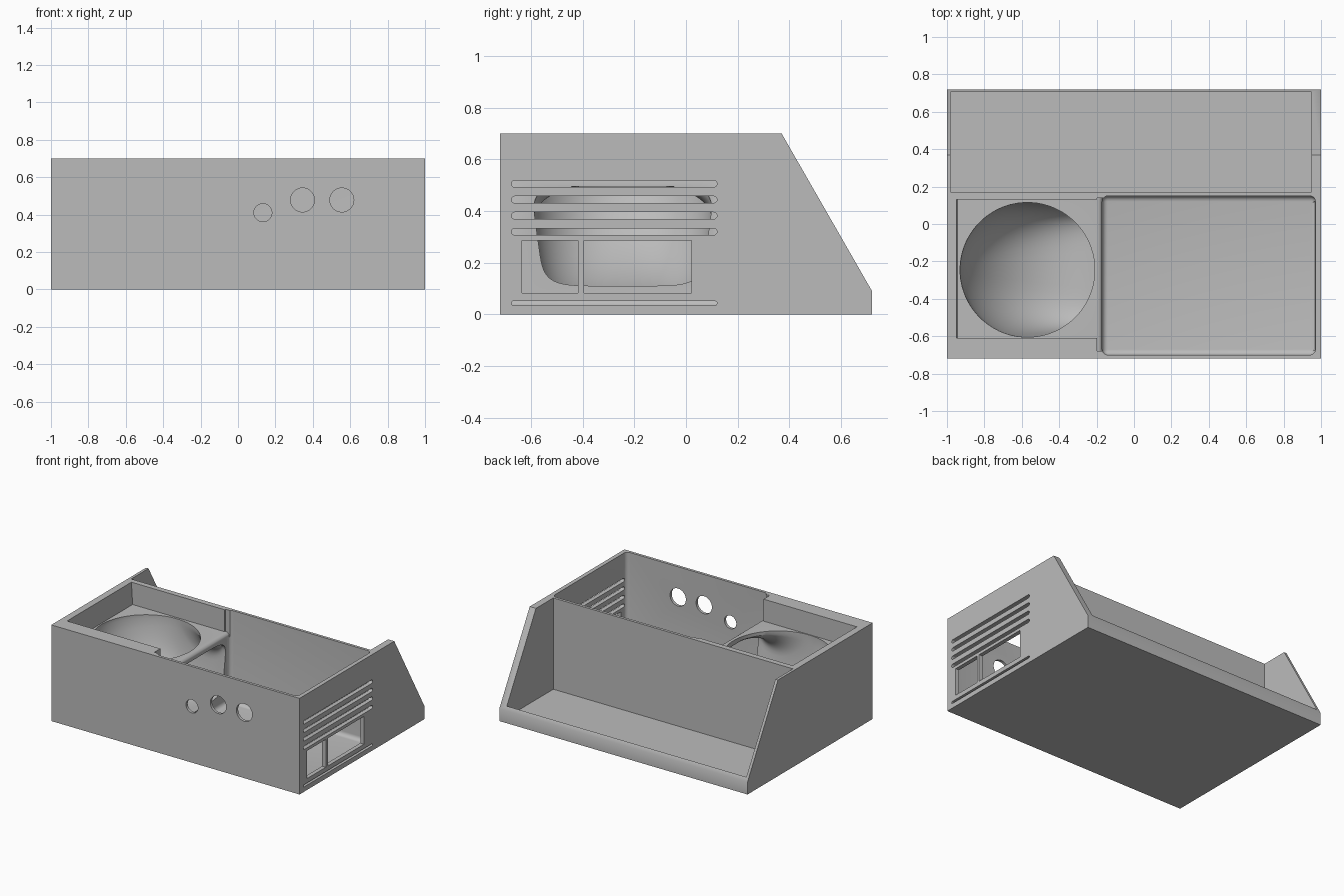
import bpy, bmesh, math
from mathutils import Vector

cube = bpy.data.objects.get("Cube")
if cube:
    bpy.data.objects.remove(cube, do_unlink=True)

grey = bpy.data.materials.new("plain_grey")
grey.use_nodes = True
colour = (0.5, 0.5, 0.5, 1)
grey.diffuse_color = colour
grey.node_tree.nodes["Principled BSDF"].inputs["Base Color"].default_value = colour


def finish(name, bm):
    bmesh.ops.recalc_face_normals(bm, faces=bm.faces)
    mesh = bpy.data.meshes.new(name)
    bm.to_mesh(mesh)
    bm.free()
    mesh.materials.append(grey)
    obj = bpy.data.objects.new(name, mesh)
    bpy.context.collection.objects.link(obj)
    return obj


def loft(name, rings):
    """Skin a list of matching rings and cap both ends."""
    bm = bmesh.new()
    loops = [[bm.verts.new(p) for p in ring] for ring in rings]
    n = len(loops[0])
    for a, b in zip(loops, loops[1:]):
        for i in range(n):
            j = (i + 1) % n
            bm.faces.new((a[i], a[j], b[j], b[i]))
    bm.faces.new(loops[0])
    bm.faces.new(loops[-1])
    return finish(name, bm)


def prism(name, points, axis, start, end):
    """Extrude a 2D outline along one axis (the other axes stay in order)."""
    def place(p, d):
        v = list(p)
        v.insert("xyz".index(axis), d)
        return Vector(v)
    return loft(name, [[place(p, d) for p in points] for d in (start, end)])


def box(name, x, y, z, round_by=0):
    obj = prism(name, [(x[0], y[0]), (x[1], y[0]), (x[1], y[1]), (x[0], y[1])], "z", *z)
    if round_by:
        bm = bmesh.new()
        bm.from_mesh(obj.data)
        bmesh.ops.bevel(bm, geom=bm.edges[:], offset=round_by, segments=5,
                        profile=0.5, affect='EDGES')
        bm.to_mesh(obj.data)
        bm.free()
    return obj


def arc(cx, cy, r, start, end, steps):
    angles = [math.radians(start + (end - start) * i / steps) for i in range(steps + 1)]
    return [(cx + r * math.cos(a), cy + r * math.sin(a)) for a in angles]


def carve(body, cutter):
    cutter.hide_render = True
    mod = body.modifiers.new("cut", 'BOOLEAN')
    mod.operation = 'DIFFERENCE'
    mod.solver = 'EXACT'
    mod.object = cutter
    bpy.context.view_layer.objects.active = body
    bpy.ops.object.modifier_apply(modifier=mod.name)
    bpy.data.objects.remove(cutter, do_unlink=True)


# Body with sloping back
housing = prism("housing", [(-.72, 0), (.72, 0), (.72, .09), (.37, .7), (-.72, .7)], "x", -1, 1)

# Open tray at the back
carve(housing, box("tray_cut", (-.98, .95), (.17, .705), (.035, .9)))

# Deep compartment with rounded inner edges
carve(housing, box("compartment_cut", (-.17, .97), (-.7, .15), (.03, .9), .03))

# Shallow recess, with a drafted outer wall
FLOOR = .54
carve(housing, prism("recess_cut", [(-.94, FLOOR), (-.1, FLOOR), (-.1, .9), (-.95, .9), (-.95, .7)],
                     "y", -.61, .13))

# Rounded lip where the recess opens into the compartment
lip = arc(-.198, FLOOR - .03, .03, 90, 0, 6) + [(-.1, FLOOR - .03), (-.1, .9), (-.198, .9)]
carve(housing, prism("lip_cut", lip, "y", -.68, .14))

# Duct: round inlet in the recess floor turning into a wide outlet
HINGE_X, HINGE_Z, MID_Y, SIDES, STEPS = -.19, .515, -.245, 64, 16


def power(v, e):
    return math.copysign(abs(v) ** e, v)


def duct_ring(t, slide=(0, 0)):
    turn = t * math.pi / 2
    ring = []
    for i in range(SIDES):
        a = math.tau * (i + .5) / SIDES
        c, s = math.cos(a), math.sin(a)
        across, away = .36 * s, .38 + .36 * c
        flat_away = .2125 + .1925 * power(c, .35)
        flat_across = (.36 - .14 * flat_away) * power(s, .35)
        r = away + (flat_away - away) * t
        y = across + (flat_across - across) * t
        ring.append(Vector((HINGE_X - r * math.cos(turn) + slide[0], MID_Y + y,
                            HINGE_Z - r * math.sin(turn) + slide[1])))
    return ring


rings = [duct_ring(0, (0, .1))]
rings += [duct_ring(i / STEPS) for i in range(STEPS + 1)]
rings += [duct_ring(1, (.06, 0))]
carve(housing, loft("duct_cut", rings))

# Control holes through the front wall
for x, z, r in ((.133, .41, .048), (.345, .478, .064), (.555, .478, .064)):
    carve(housing, prism("control_hole_cut", arc(x, z, r, 0, 360, 48)[:-1], "y", -.8, -.6))

# Vent slots with round ends
for z, r in ((.505, .013), (.444, .013), (.382, .013), (.32, .013), (.043, .008)):
    outline = arc(.12 - r, z, r, -90, 90, 10) + arc(-.676 + r, z, r, 90, 270, 10)
    carve(housing, prism("vent_cut", outline, "x", .9, 1.1))

# Two rectangular windows below the vents
for y in ((-.635, -.418), (-.395, .022)):
    carve(housing, box("window_cut", (.9, 1.1), y, (.083, .285)))

# Smooth curved surfaces, sharp edges
bpy.ops.object.select_all(action='DESELECT')
housing.select_set(True)
bpy.context.view_layer.objects.active = housing
bpy.ops.object.shade_smooth_by_angle(angle=math.radians(30))
